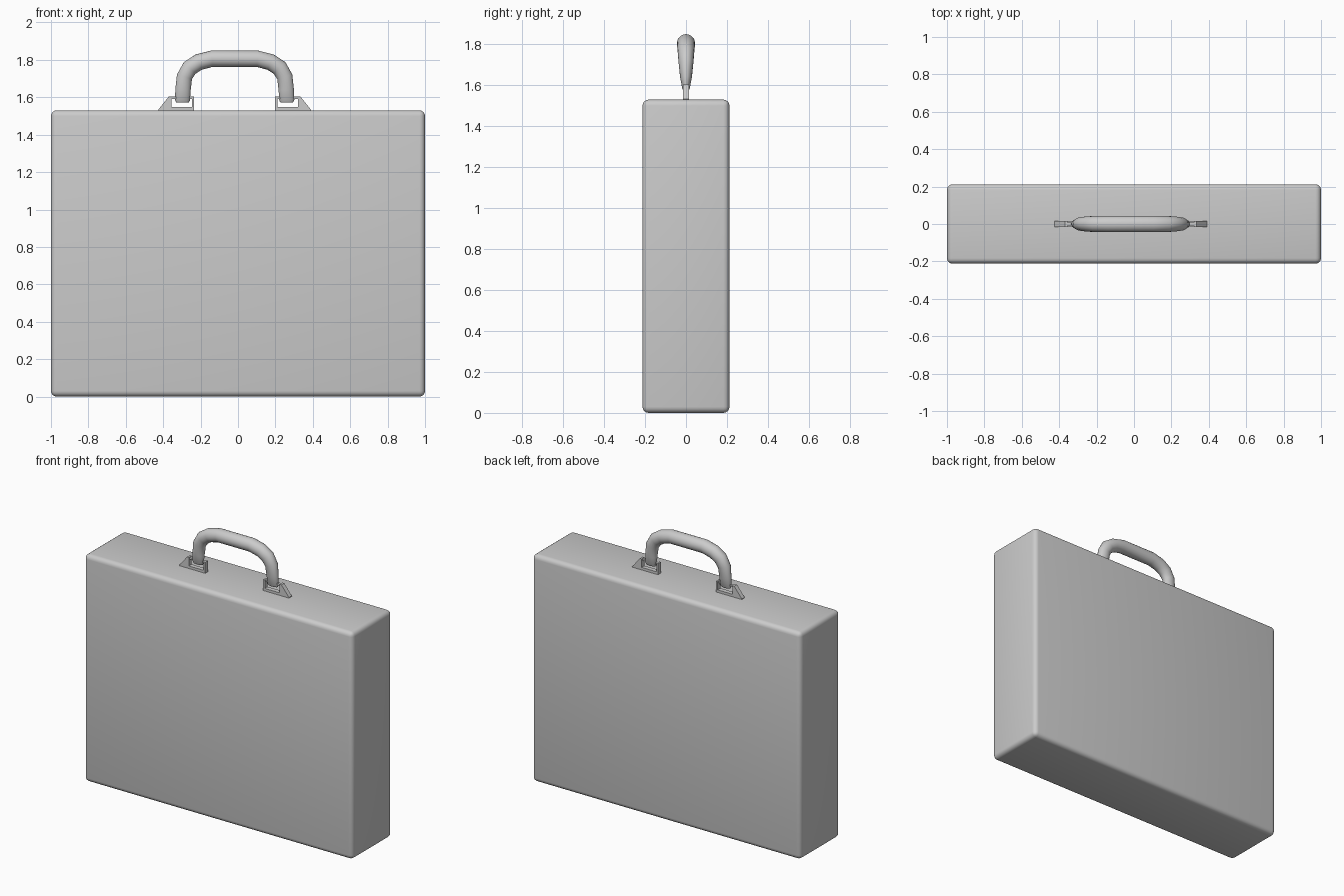
import bpy, bmesh, math
from mathutils import Vector

if "Cube" in bpy.data.objects:
    bpy.data.objects.remove(bpy.data.objects["Cube"])

CX = -0.018  # centre of the handle assembly


def finish(name, bm, angle=40):
    bmesh.ops.recalc_face_normals(bm, faces=bm.faces)
    me = bpy.data.meshes.new(name)
    bm.to_mesh(me)
    bm.free()
    ob = bpy.data.objects.new(name, me)
    bpy.context.collection.objects.link(ob)
    bpy.ops.object.select_all(action='DESELECT')
    ob.select_set(True)
    bpy.context.view_layer.objects.active = ob
    bpy.ops.object.shade_smooth_by_angle(angle=math.radians(angle))
    return ob


# case body with rounded edges
bm = bmesh.new()
bmesh.ops.create_cube(bm, size=1)
bmesh.ops.scale(bm, vec=(2, 0.425, 1.53), verts=bm.verts)
bmesh.ops.translate(bm, vec=(0, 0, 0.765), verts=bm.verts)
bmesh.ops.bevel(bm, geom=bm.edges[:], offset=0.03, segments=4,
                profile=0.5, affect='EDGES')
finish("case_body", bm)

# handle: swept section, flattened in depth toward the ends
# (distance from centre, height, in-plane radius, depth radius)
half = [(0.279, 1.573, 0.034, 0.013), (0.279, 1.583, 0.040, 0.018),
        (0.276, 1.64, 0.041, 0.029), (0.268, 1.71, 0.042, 0.036),
        (0.240, 1.757, 0.044, 0.040), (0.192, 1.788, 0.044, 0.043),
        (0.122, 1.806, 0.044, 0.044)]
path = [(-x, z, r, d) for x, z, r, d in half] + half[::-1]
bm = bmesh.new()
SIDES = 20
rings = []
for i, (x, z, r, d) in enumerate(path):
    a, b = path[max(i - 1, 0)], path[min(i + 1, len(path) - 1)]
    t = Vector((b[0] - a[0], 0, b[1] - a[1])).normalized()
    n = Vector((-t.z, 0, t.x))
    c = Vector((x + CX, 0, z))
    ring = []
    for k in range(SIDES):
        g = 2 * math.pi * k / SIDES
        ring.append(bm.verts.new(c + n * (r * math.cos(g)) + Vector((0, d * math.sin(g), 0))))
    rings.append(ring)
for p, q in zip(rings, rings[1:]):
    for k in range(SIDES):
        j = (k + 1) % SIDES
        bm.faces.new((p[k], p[j], q[j], q[k]))
bm.faces.new(rings[0])
bm.faces.new(rings[-1])
finish("handle", bm, 50)


# brackets: wedge foot with a raised inner post, and a pin through the handle end
def bracket(side, label):
    profile = [(0.408, 1.525), (0.408, 1.534), (0.352, 1.604), (0.338, 1.604),
               (0.338, 1.547), (0.228, 1.547), (0.228, 1.604), (0.216, 1.604),
               (0.216, 1.525)]
    bm = bmesh.new()
    f = bm.faces.new([bm.verts.new((CX + side * x, -0.015, z)) for x, z in profile])
    ext = bmesh.ops.extrude_face_region(bm, geom=[f])
    bmesh.ops.translate(bm, vec=(0, 0.03, 0),
                        verts=[v for v in ext["geom"] if isinstance(v, bmesh.types.BMVert)])
    finish("bracket_" + label, bm, 20)

    bm = bmesh.new()
    bmesh.ops.create_cube(bm, size=1)
    bmesh.ops.scale(bm, vec=(0.126, 0.016, 0.012), verts=bm.verts)
    bmesh.ops.translate(bm, vec=(CX + side * 0.282, 0, 1.597), verts=bm.verts)
    finish("pin_" + label, bm, 30)


for side, label in ((-1, "left"), (1, "right")):
    bracket(side, label)
